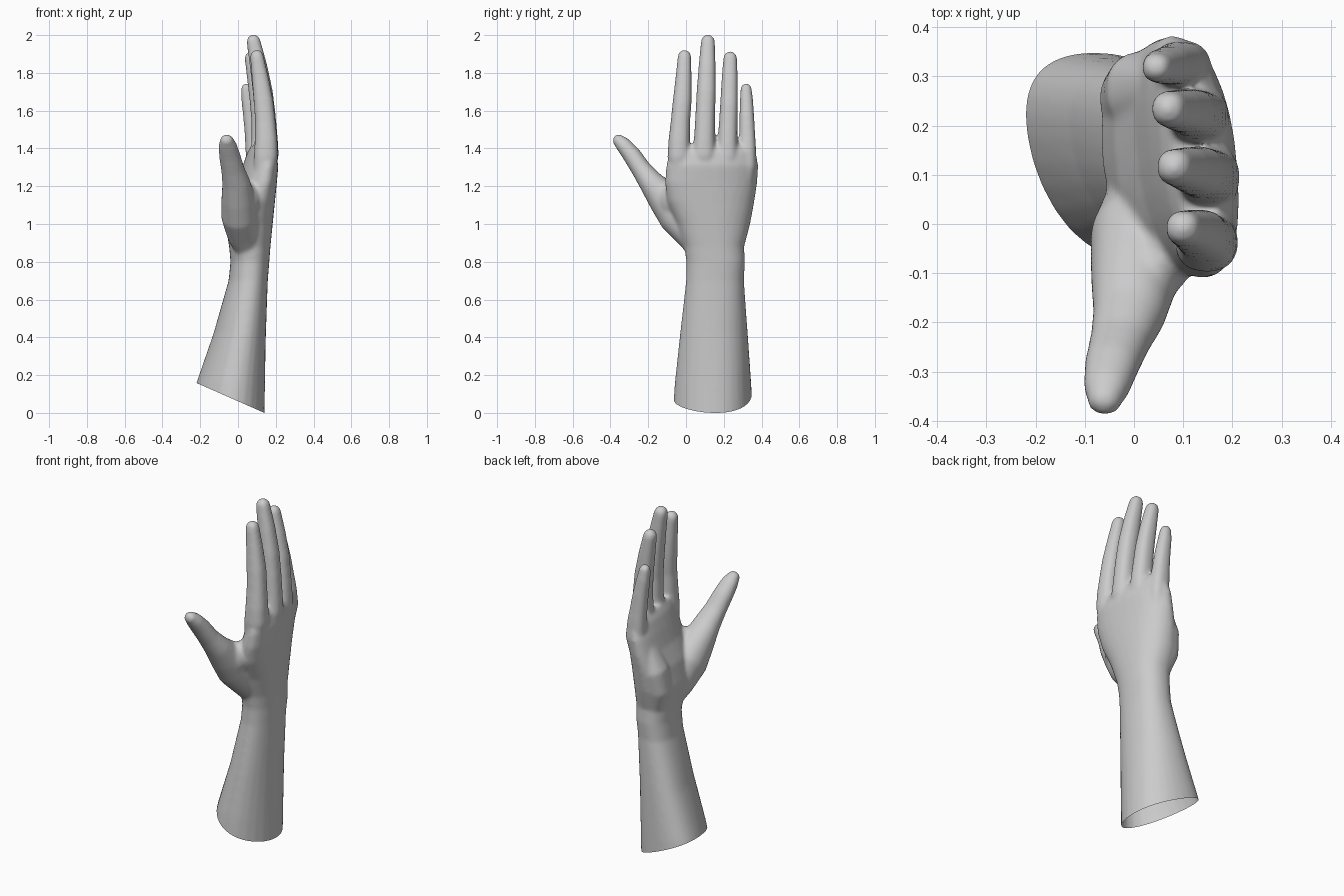
import bpy, bmesh, math
from mathutils import Vector

SIDES = 28
bm = bmesh.new()


def skin(rings):
    """Bridge a list of point rings into a closed tube."""
    loops = [[bm.verts.new(p) for p in ring] for ring in rings]
    for a, b in zip(loops, loops[1:]):
        for i in range(SIDES):
            j = (i + 1) % SIDES
            bm.faces.new((a[i], a[j], b[j], b[i]))
    bm.faces.new(loops[0][::-1])
    bm.faces.new(loops[-1])


def power(v, e):
    return math.copysign(abs(v) ** e, v)


def slab(z, x0, x1, y0, y1, skew_palm, skew_back, e=0.9):
    """Horizontal skewed oval that fills the box x0..x1, y0..y1."""
    ring = []
    for i in range(SIDES):
        t = 2 * math.pi * i / SIDES
        f = 0.5 + 0.5 * math.cos(t)
        skew = math.radians(skew_palm * (1 - f) + skew_back * f)
        ring.append(Vector(((x0 + x1) / 2 + (x1 - x0) / 2 * power(math.cos(t), e),
                            (y0 + y1) / 2 + (y1 - y0) / 2 * power(math.sin(t + skew), e),
                            z)))
    return ring


def digit(points, e=0.85):
    """Tube through (x, y, z, half width, half depth) with a rounded end."""
    stations = []
    n = len(points)
    for k, p in enumerate(points):
        a, b = Vector(points[max(k - 1, 0)][:3]), Vector(points[min(k + 1, n - 1)][:3])
        stations.append((Vector(p[:3]), (b - a).normalized(), p[3], p[4]))
    c, t, w, d = stations[-1]
    for deg in (25, 48, 68, 84):
        s, q = math.sin(math.radians(deg)), math.cos(math.radians(deg))
        stations.append((c + t * w * s, t, w * q, d * q))
    rings = []
    for c, t, w, d in stations:
        depth = (Vector((1, 0, 0)) - t * t.x).normalized()
        side = t.cross(depth)
        rings.append([c + depth * d * power(math.cos(2 * math.pi * i / SIDES), e)
                      + side * w * power(math.sin(2 * math.pi * i / SIDES), e)
                      for i in range(SIDES)])
    skin(rings)


# forearm, wrist and palm
skin([slab(*r) for r in (
    (-0.12, -0.295, 0.140, -0.08, 0.36, -23, 4, 1.0),
    (0.16, -0.22, 0.143, -0.06, 0.345, -23, 4, 0.97),
    (0.42, -0.13, 0.148, -0.032, 0.327, -20, 2, 0.95),
    (0.70, -0.05, 0.158, 0.0, 0.307, -12, 0),
    (0.80, -0.04, 0.166, 0.002, 0.312, -10, 0),
    (0.88, -0.047, 0.172, -0.01, 0.308, -8, -2),
    (1.00, -0.068, 0.184, -0.05, 0.340, -8, -8),
    (1.12, -0.042, 0.196, -0.10, 0.362, -15, -12),
    (1.22, 0.0, 0.206, -0.112, 0.378, -23, -18),
    (1.31, 0.025, 0.214, -0.105, 0.384, -25, -20),
    (1.38, 0.050, 0.198, -0.085, 0.370, -25, -22),
    (1.42, 0.075, 0.172, -0.05, 0.335, -25, -25))])

# heel pad on the little finger side
digit([(0.05, 0.235, 0.84, 0.055, 0.06), (0.012, 0.255, 1.00, 0.075, 0.083),
       (0.022, 0.272, 1.11, 0.080, 0.080), (0.075, 0.285, 1.26, 0.055, 0.055)])

# index, middle, ring and little fingers
digit([(0.135, -0.030, 1.24, 0.055, 0.055), (0.148, -0.038, 1.36, 0.060, 0.064),
       (0.149, -0.036, 1.44, 0.057, 0.060), (0.144, -0.029, 1.55, 0.051, 0.054),
       (0.135, -0.020, 1.65, 0.050, 0.052), (0.118, -0.013, 1.77, 0.043, 0.045),
       (0.100, -0.008, 1.887, 0.036, 0.036)])
digit([(0.135, 0.090, 1.24, 0.06, 0.055), (0.150, 0.095, 1.37, 0.063, 0.066),
       (0.150, 0.098, 1.46, 0.055, 0.060), (0.144, 0.102, 1.58, 0.052, 0.055),
       (0.131, 0.107, 1.70, 0.051, 0.053), (0.108, 0.112, 1.84, 0.045, 0.046),
       (0.082, 0.116, 1.967, 0.037, 0.037)])
digit([(0.115, 0.210, 1.24, 0.055, 0.055), (0.130, 0.218, 1.36, 0.059, 0.064),
       (0.129, 0.220, 1.45, 0.052, 0.058), (0.124, 0.224, 1.54, 0.049, 0.053),
       (0.114, 0.228, 1.64, 0.047, 0.051), (0.094, 0.231, 1.76, 0.043, 0.045),
       (0.071, 0.234, 1.878, 0.037, 0.036)])
digit([(0.090, 0.300, 1.20, 0.05, 0.05), (0.100, 0.318, 1.31, 0.055, 0.058),
       (0.092, 0.325, 1.40, 0.046, 0.053), (0.082, 0.324, 1.48, 0.042, 0.047),
       (0.070, 0.322, 1.57, 0.039, 0.043), (0.054, 0.320, 1.66, 0.035, 0.037),
       (0.046, 0.318, 1.716, 0.030, 0.031)])

# thumb and its fleshy base
digit([(0.065, 0.10, 0.83, 0.06, 0.06), (0.035, 0.045, 0.94, 0.095, 0.090),
       (0.008, -0.035, 1.05, 0.115, 0.098), (0.0, -0.115, 1.14, 0.092, 0.088),
       (-0.010, -0.185, 1.220, 0.066, 0.074), (-0.028, -0.237, 1.29, 0.053, 0.062),
       (-0.045, -0.287, 1.365, 0.049, 0.056), (-0.056, -0.332, 1.420, 0.042, 0.048),
       (-0.060, -0.356, 1.442, 0.034, 0.037)], 0.95)

# web between thumb and index finger
digit([(0.0, -0.15, 1.145, 0.06, 0.055), (0.055, -0.085, 1.135, 0.090, 0.06),
       (0.10, 0.01, 1.13, 0.085, 0.055)], 1.0)

bmesh.ops.recalc_face_normals(bm, faces=bm.faces)
mesh = bpy.data.meshes.new("hand_and_forearm")
bm.to_mesh(mesh)
bm.free()
hand = bpy.data.objects.new("hand_and_forearm", mesh)
bpy.context.collection.objects.link(hand)

# fuse the parts into one soft skin
fuse = hand.modifiers.new("fuse", 'REMESH')
fuse.mode = 'VOXEL'
fuse.voxel_size = 0.0075
soften = hand.modifiers.new("soften", 'SMOOTH')
soften.factor = 0.5
soften.iterations = 22
bpy.context.view_layer.objects.active = hand
hand.select_set(True)
for name in ("fuse", "soften"):
    bpy.ops.object.modifier_apply(modifier=name)

# slanted open cut at the end of the forearm
bm = bmesh.new()
bm.from_mesh(hand.data)
bmesh.ops.bisect_plane(bm, geom=bm.verts[:] + bm.edges[:] + bm.faces[:],
                       plane_co=(0.14, 0, 0), plane_no=(0.44, 0, 1), clear_inner=True)
bm.to_mesh(hand.data)
bm.free()
bpy.ops.object.shade_smooth_by_angle(angle=math.radians(50))
